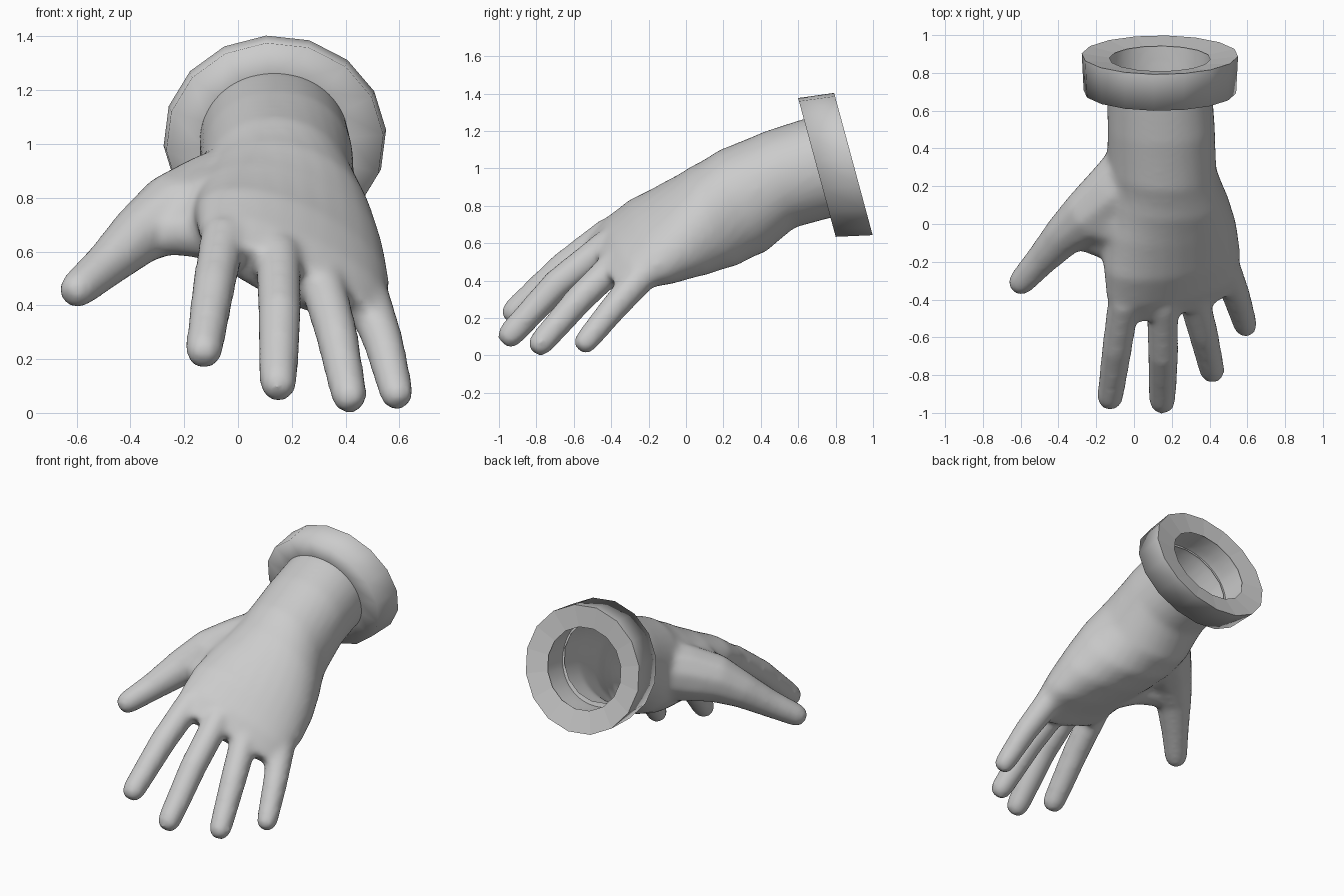
import bpy, bmesh, math
from mathutils import Vector as V

if "Cube" in bpy.data.objects:
    bpy.data.objects.remove(bpy.data.objects["Cube"])

grey = bpy.data.materials.new("glove grey")
grey.diffuse_color = (0.6, 0.6, 0.6, 1)
grey.use_nodes = True
grey.node_tree.nodes["Principled BSDF"].inputs["Base Color"].default_value = grey.diffuse_color


def loft(bm, rings, sides=20, power=1.0):
    """Closed tube through rings of (centre, half width, half thickness)."""
    loops = []
    for c, w, t in rings:
        loop = []
        for i in range(sides):
            a = 2 * math.pi * (i + 0.5) / sides
            ca, sa = math.cos(a), math.sin(a)
            loop.append(bm.verts.new(c + w * math.copysign(abs(ca) ** power, ca)
                                     + t * math.copysign(abs(sa) ** power, sa)))
        loops.append(loop)
    for a, b in zip(loops, loops[1:]):
        for i in range(sides):
            j = (i + 1) % sides
            bm.faces.new((a[i], a[j], b[j], b[i]))
    bm.faces.new(loops[0][::-1])
    bm.faces.new(loops[-1])


def digit(bm, path):
    """Finger along points (x, y, z, radius), with a blunt rounded tip."""
    pts = [(V(p[:3]), p[3]) for p in path]
    end, r = pts[-1]
    d = (end - pts[-2][0]).normalized()
    pts += [(end + d * r * 0.55, r * 0.9), (end + d * r * 1.0, r * 0.55)]
    rings = []
    for i, (c, r) in enumerate(pts):
        f = (pts[min(i + 1, len(pts) - 1)][0] - pts[max(i - 1, 0)][0]).normalized()
        w = f.cross(V((0, 0, 1))).normalized()
        rings.append((c, w * r, w.cross(f) * r))
    loft(bm, rings, 10)


bm = bmesh.new()
# palm and wrist: centre, half width vector, forward direction, thickness
palm = [
    ((0.135, 0.98, 1.04), (0.275, 0, 0), (0, -0.967, -0.256), 0.27),
    ((0.135, 0.70, 1.00), (0.28, 0, 0), (0, -0.967, -0.256), 0.275),
    ((0.145, 0.50, 0.94), (0.285, 0, 0), (0, -0.95, -0.30), 0.27),
    ((0.145, 0.30, 0.825), (0.29, 0, -0.04), (0, -0.90, -0.43), 0.30),
    ((0.17, 0.15, 0.745), (0.315, 0.02, -0.11), (0, -0.88, -0.47), 0.285),
    ((0.185, 0.00, 0.68), (0.34, 0.04, -0.15), (0, -0.86, -0.50), 0.245),
    ((0.20, -0.18, 0.61), (0.35, 0.07, -0.17), (0, -0.83, -0.55), 0.195),
    ((0.205, -0.32, 0.545), (0.345, 0.08, -0.155), (0, -0.78, -0.62), 0.145),
    ((0.20, -0.43, 0.48), (0.31, 0.08, -0.14), (0, -0.75, -0.66), 0.095),
]
rings = []
for c, w, f, t in palm:
    w, f = V(w), V(f)
    rings.append((V(c), w, f.cross(w).normalized() * -t))
loft(bm, rings, 28, 0.96)

# thumb with two webs, then index, middle, ring and little finger
digit(bm, [(0.04, 0.32, 0.84, 0.18), (-0.10, 0.16, 0.79, 0.18), (-0.25, 0.035, 0.74, 0.152),
           (-0.37, -0.06, 0.66, 0.115), (-0.49, -0.19, 0.55, 0.088), (-0.59, -0.30, 0.465, 0.074)])
digit(bm, [(0.05, -0.18, 0.64, 0.13), (-0.12, -0.09, 0.68, 0.11), (-0.27, -0.055, 0.675, 0.09)])
digit(bm, [(0.08, 0.04, 0.77, 0.17), (-0.10, 0.01, 0.765, 0.145), (-0.24, 0.0, 0.735, 0.115)])
digit(bm, [(-0.01, -0.22, 0.69, 0.08), (-0.055, -0.42, 0.65, 0.088), (-0.09, -0.66, 0.47, 0.083),
           (-0.125, -0.91, 0.24, 0.073)])
digit(bm, [(0.15, -0.22, 0.64, 0.08), (0.15, -0.43, 0.585, 0.088), (0.155, -0.69, 0.38, 0.084),
           (0.15, -0.93, 0.12, 0.074)])
digit(bm, [(0.28, -0.20, 0.57, 0.08), (0.31, -0.37, 0.495, 0.088), (0.365, -0.57, 0.30, 0.082),
           (0.412, -0.77, 0.072, 0.071)])
digit(bm, [(0.43, -0.10, 0.51, 0.08), (0.485, -0.24, 0.42, 0.087), (0.545, -0.39, 0.25, 0.077),
           (0.588, -0.53, 0.08, 0.067)])
bmesh.ops.recalc_face_normals(bm, faces=bm.faces)
raw = bpy.data.meshes.new("hand_raw")
bm.to_mesh(raw)
bm.free()
hand = bpy.data.objects.new("hand", raw)
bpy.context.collection.objects.link(hand)

# fuse the parts into one smooth skin
m = hand.modifiers.new("fuse", 'REMESH')
m.mode = 'VOXEL'
m.voxel_size = 0.016
m = hand.modifiers.new("soften", 'SMOOTH')
m.factor = 0.5
m.iterations = 20
dg = bpy.context.evaluated_depsgraph_get()
skin = bpy.data.meshes.new_from_object(hand.evaluated_get(dg))
hand.modifiers.clear()

# open the wrist end at the back of the cuff, leaving a hollow glove
bm = bmesh.new()
bm.from_mesh(skin)
bmesh.ops.bisect_plane(bm, geom=bm.verts[:] + bm.edges[:] + bm.faces[:],
                       plane_co=(0, 0.875, 1.02), plane_no=(0, 0.967, 0.256), clear_outer=True)
for f in bm.faces:
    f.smooth = True
    f.material_index = 0
bm.to_mesh(skin)
bm.free()
skin.materials.clear()
skin.materials.append(grey)
hand.data = skin

# cuff: 16-sided sheared ring around the wrist, profile of (radius, depth)
profile = [(0.268, 0.0), (0.405, 0.0), (0.415, 0.20), (0.268, 0.18)]
bm = bmesh.new()
loops = []
for r, d in profile:
    loop = []
    for i in range(16):
        a = 2 * math.pi * (i + 0.2) / 16
        x, u = r * math.cos(a), r * 0.95 * math.sin(a)
        loop.append(bm.verts.new((0.137 + x, 0.70 + 0.975 * d - 0.262 * u,
                                  1.005 + 0.09 * d + 0.967 * u)))
    loops.append(loop)
for k, (a, b) in enumerate(zip(loops, loops[1:])):
    for i in range(16):
        j = (i + 1) % 16
        f = bm.faces.new((a[j], a[i], b[i], b[j]))
        f.smooth = k < 2      # front rolls smoothly into the side, back rim stays faceted
bm.normal_update()
out = max(bm.faces, key=lambda f: f.calc_center_median().x)
if out.normal.x < 0:
    bmesh.ops.reverse_faces(bm, faces=bm.faces)
for e in bm.edges:
    if any(not f.smooth for f in e.link_faces):
        e.smooth = False
me = bpy.data.meshes.new("cuff")
bm.to_mesh(me)
bm.free()
me.materials.append(grey)
bpy.context.collection.objects.link(bpy.data.objects.new("cuff", me))
